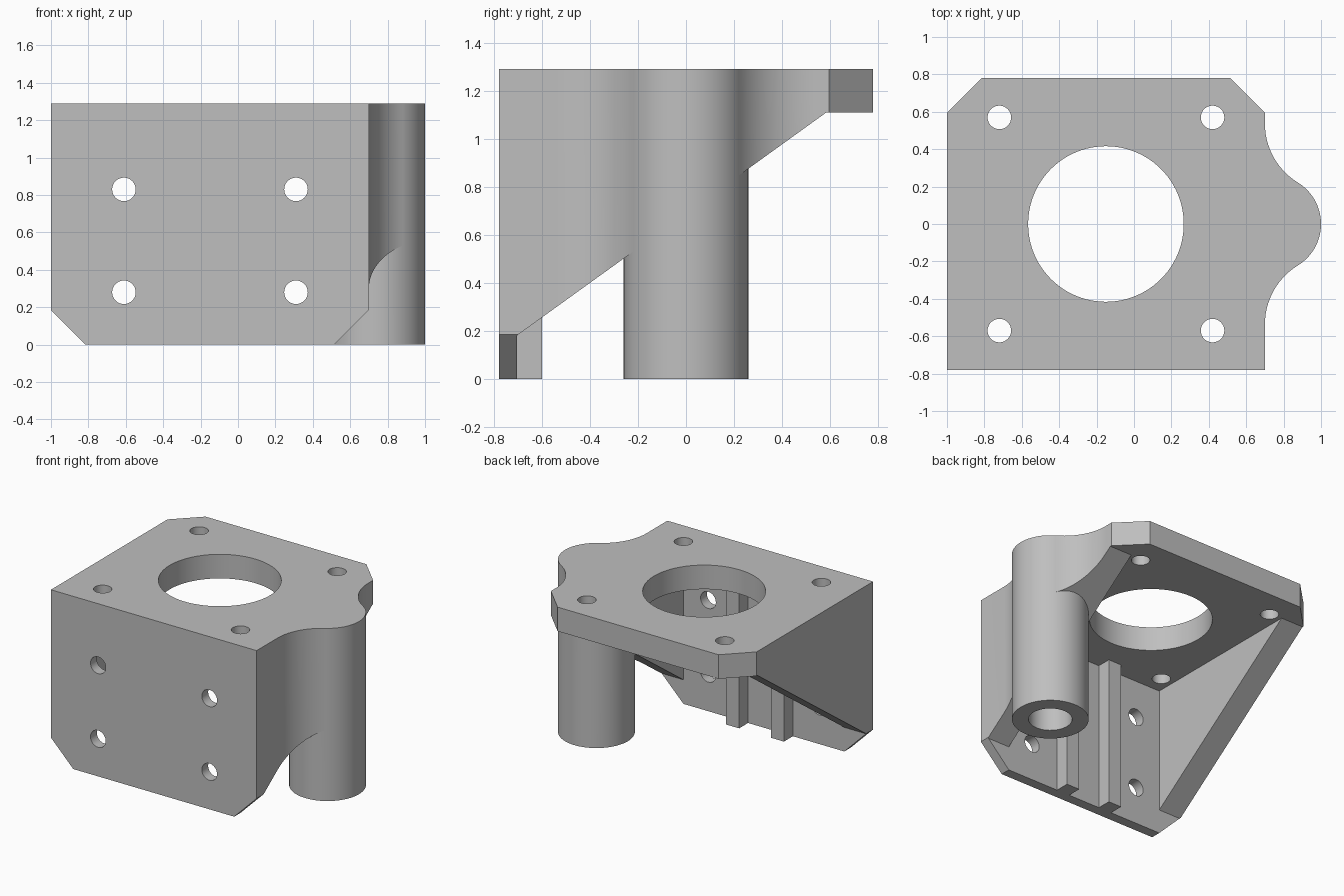
import bpy
import bmesh
from math import atan2, cos, sin, pi, sqrt, radians
from mathutils import Vector

if "Cube" in bpy.data.objects:
    bpy.data.objects.remove(bpy.data.objects["Cube"])

# Main dimensions
LEFT, RIGHT, BACK, TOP = -1.0, 0.70, 0.78, 1.29
WALL = 0.185                    # side wall and top plate thickness, chamfer size
INNER_Y = -0.705                # inside of front plate
MID = (LEFT + RIGHT) / 2
POST_X, POST_R, BORE_R = 0.74, 0.26, 0.148
FILLET = 0.37

grey = bpy.data.materials.new("plain grey")
grey.use_nodes = True
colour = (0.52, 0.52, 0.52, 1)
grey.diffuse_color = colour
grey.node_tree.nodes["Principled BSDF"].inputs["Base Color"].default_value = colour


def prism(name, points, axis, start, end):
    """Extrude a 2D outline along an axis; outline uses the other two axes in order."""
    def place(p, depth):
        v = list(p)
        v.insert("xyz".index(axis), depth)
        return Vector(v)
    bm = bmesh.new()
    face = bm.faces.new([bm.verts.new(place(p, start)) for p in points])
    move = place((0, 0), end - start)
    new = bmesh.ops.extrude_face_region(bm, geom=[face])["geom"]
    bmesh.ops.translate(bm, vec=move, verts=[g for g in new if isinstance(g, bmesh.types.BMVert)])
    bmesh.ops.recalc_face_normals(bm, faces=bm.faces)
    mesh = bpy.data.meshes.new(name)
    bm.to_mesh(mesh)
    bm.free()
    mesh.materials.append(grey)
    obj = bpy.data.objects.new(name, mesh)
    bpy.context.collection.objects.link(obj)
    return obj


def arc(cx, cy, r, a0, a1, n):
    return [(cx + r * cos(a0 + (a1 - a0) * i / n), cy + r * sin(a0 + (a1 - a0) * i / n))
            for i in range(n + 1)]


def disc(cx, cy, r, n=48):
    return arc(cx, cy, r, 0, 2 * pi, n)[:-1]


def rect(x0, x1, y0, y1):
    return [(x0, y0), (x1, y0), (x1, y1), (x0, y1)]


def combine(target, tool, operation):
    mod = target.modifiers.new("combine", "BOOLEAN")
    mod.operation, mod.solver, mod.object = operation, "EXACT", tool
    bpy.context.view_layer.objects.active = target
    bpy.ops.object.modifier_apply(modifier=mod.name)
    bpy.data.objects.remove(tool)


# Body outline: chamfered rear corners, right edge flowing into the post
fy = sqrt((FILLET + POST_R) ** 2 - (RIGHT + FILLET - POST_X) ** 2)
touch = atan2(fy, FILLET + RIGHT - POST_X)
front_flare = arc(RIGHT + FILLET, -fy, FILLET, pi, pi - touch, 20)
back_flare = [(x, -y) for x, y in reversed(front_flare)]
outline = ([(LEFT, -BACK), (RIGHT, -BACK)] + front_flare + [(POST_X, 0)] + back_flare +
           [(RIGHT, BACK - WALL), (RIGHT - WALL, BACK),
            (LEFT + WALL, BACK), (LEFT, BACK - WALL)])
bracket = prism("motor_bracket", outline, "z", 0, TOP)

# Sloped side walls, hollow interior, chamfered lower front corners
slope = [(INNER_Y, -0.5), (INNER_Y, 0.18), (0.585, TOP - WALL + 0.005),
         (2, TOP - WALL + 0.005), (2, -0.5)]
combine(bracket, prism("slope_cutter", slope, "x", -2, 2), "DIFFERENCE")
hollow = rect(LEFT + WALL, RIGHT - WALL, INNER_Y, 2)
combine(bracket, prism("hollow_cutter", hollow, "z", -0.5, TOP - WALL + 0.005), "DIFFERENCE")
for edge, way in ((LEFT, 1), (RIGHT, -1)):
    corner = [(edge - way * 0.2, WALL + 0.2), (edge - way * 0.2, -0.2),
              (edge + way * (WALL + 0.2), -0.2)]
    combine(bracket, prism("corner_cutter", corner, "y", -2, 0), "DIFFERENCE")

# Post and the two ribs behind the front plate
combine(bracket, prism("post", disc(POST_X, 0, POST_R, 96), "z", 0, TOP), "UNION")
for side in (-1, 1):
    x = MID + side * 0.185
    rib = rect(x - 0.054, x + 0.054, INNER_Y - 0.03, -0.60)
    combine(bracket, prism("rib", rib, "z", 0, TOP - 0.1), "UNION")

# Bore, large opening and screw holes
combine(bracket, prism("bore", disc(POST_X, 0, BORE_R), "z", -0.2, TOP - WALL), "DIFFERENCE")
combine(bracket, prism("opening", disc(MID, 0, 0.416, 96), "z", 1, 2), "DIFFERENCE")
for side in (-1, 1):
    for y in (-0.57, 0.57):
        hole = disc(MID + side * 0.57, y, 0.063, 32)
        combine(bracket, prism("top_hole", hole, "z", 1, 2), "DIFFERENCE")
    for z in (0.28, 0.83):
        hole = disc(MID + side * 0.46, z, 0.063, 32)
        combine(bracket, prism("front_hole", hole, "y", -1, -0.65), "DIFFERENCE")

# Smooth the round surfaces, keep the edges crisp
bpy.ops.object.select_all(action="DESELECT")
bracket.select_set(True)
bpy.context.view_layer.objects.active = bracket
bpy.ops.object.shade_smooth_by_angle(angle=radians(25))
